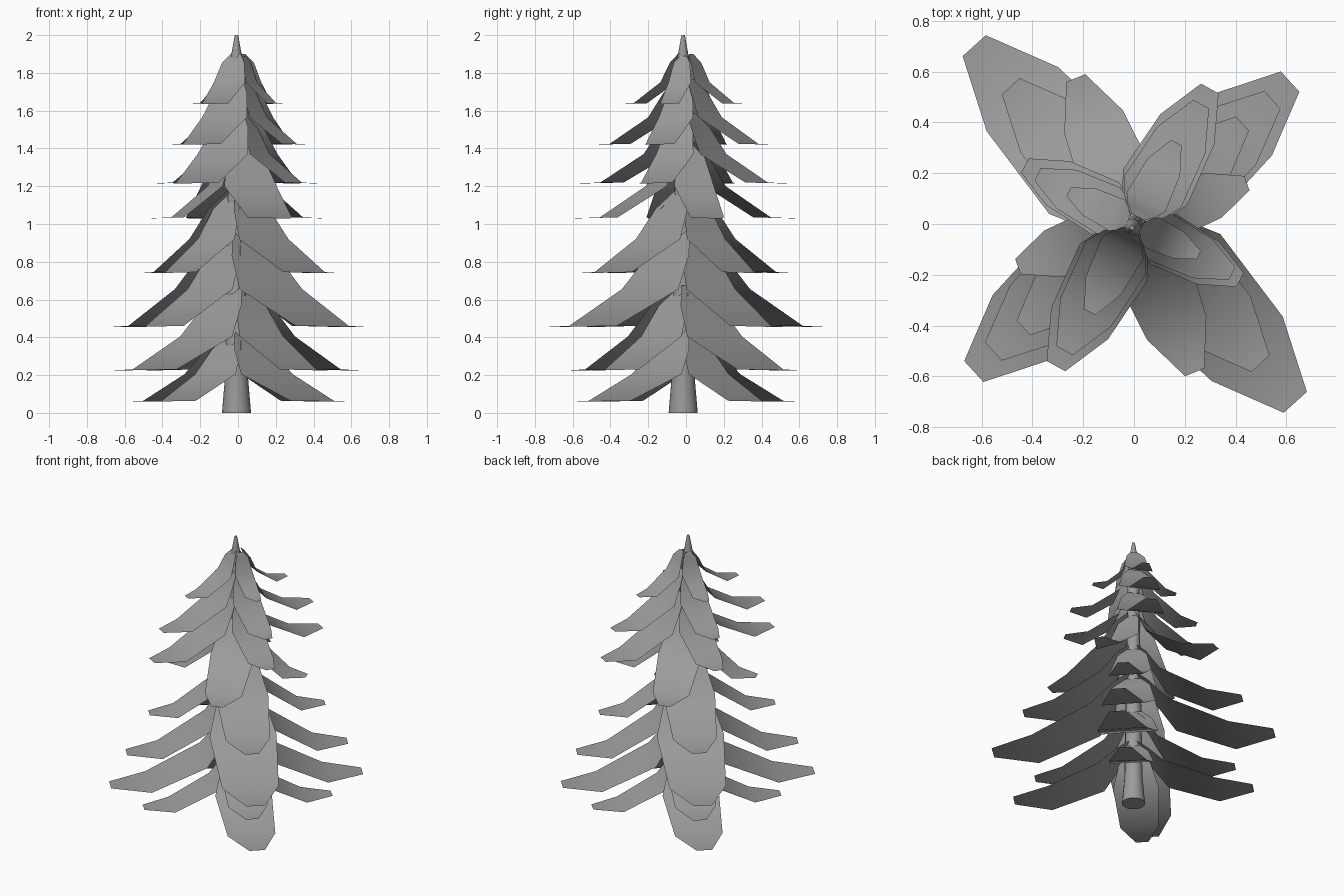
import bpy
import math
from mathutils import Vector, Matrix

default_cube = bpy.data.objects.get("Cube")
if default_cube:
    bpy.data.objects.remove(default_cube, do_unlink=True)

# Single flat colour
grey = bpy.data.materials.new("plain_grey")
grey.use_nodes = True
colour = (0.33, 0.33, 0.33, 1.0)
grey.diffuse_color = colour
grey.node_tree.nodes["Principled BSDF"].inputs["Base Color"].default_value = colour

TRUNK_CENTRE = Vector((-0.008, -0.015, 0))
FROND_CENTRE = Vector((0.003, 0, 0))


def make_object(name, verts, faces, angle):
    mesh = bpy.data.meshes.new(name)
    mesh.from_pydata(verts, [], faces)
    mesh.materials.append(grey)
    obj = bpy.data.objects.new(name, mesh)
    bpy.context.collection.objects.link(obj)
    bpy.ops.object.select_all(action="DESELECT")
    obj.select_set(True)
    bpy.context.view_layer.objects.active = obj
    bpy.ops.object.shade_smooth_by_angle(angle=math.radians(angle))
    return obj


# Trunk with a slim pointed top, lathed from a profile
def make_trunk(sides=16):
    profile = [(0.077, 0), (0.06, 0.2), (0.036, 1.85), (0.009, 2.0)]
    verts, faces = [], []
    for radius, z in profile:
        for i in range(sides):
            a = math.tau * i / sides
            verts.append(TRUNK_CENTRE + Vector((radius * math.cos(a), radius * math.sin(a), z)))
    for row in range(len(profile) - 1):
        for i in range(sides):
            a, b = row * sides + i, row * sides + (i + 1) % sides
            faces.append((a, b, b + sides, a + sides))
    faces.append(tuple(reversed(range(sides))))
    faces.append(tuple(range(len(verts) - sides, len(verts))))
    make_object("trunk", verts, faces, 40)


# One drooping frond: a thin strip, steep at the trunk and level at the tip
def add_frond(verts, faces, azimuth, reach, tip_z, lift):
    rows = [
        (0.03, 0.07 * reach, 1.9 * lift + 0.13 * reach),
        (0.11 * reach + 0.02, 0.17 * reach, 1.9 * lift),
        (0.27 * reach, 0.237 * reach, lift),
        (0.7 * reach, 0.2 * reach, 0.03 * lift),
        (reach, 0.065 * reach, 0),
    ]
    turn = Matrix.Rotation(math.radians(azimuth), 4, "Z")
    start = len(verts)
    for distance, half, rise in rows:
        for side in (-1, 1):
            verts.append(FROND_CENTRE + turn @ Vector((distance, side * half, tip_z + rise)))
    for k in range(len(rows) - 1):
        a = start + 2 * k
        faces.append((a, a + 2, a + 3, a + 1))


# Tip height, lift, then two opposed frond pairs: azimuth, reach, opposite reach
TIERS = [
    (0.06, 0.145, 134, 0.80, 0.80, 45, 0.63, 0.64),
    (0.225, 0.18, 133, 0.68, 0.66, 42.5, 0.83, 0.86),
    (0.455, 0.2, 132, 0.945, 0.945, 42, 0.73, 0.75),
    (0.74, 0.18, 132, 0.73, 0.74, 43, 0.58, 0.60),
    (1.03, 0.17, 112, 0.62, 0.63, 20, 0.47, 0.49),
    (1.215, 0.155, 61, 0.61, 0.64, 152, 0.49, 0.47),
    (1.42, 0.145, 61, 0.54, 0.57, 153, 0.43, 0.43),
    (1.635, 0.115, 63, 0.36, 0.39, 154, 0.29, 0.28),
]

make_trunk()
for number, (tip_z, lift, a1, r1, r2, a2, r3, r4) in enumerate(TIERS, 1):
    verts, faces = [], []
    for azimuth, reach in ((a1, r1), (a1 + 180, r2), (a2, r3), (a2 + 180, r4)):
        add_frond(verts, faces, azimuth, reach, tip_z, lift)
    make_object(f"branch_tier_{number}", verts, faces, 60)
